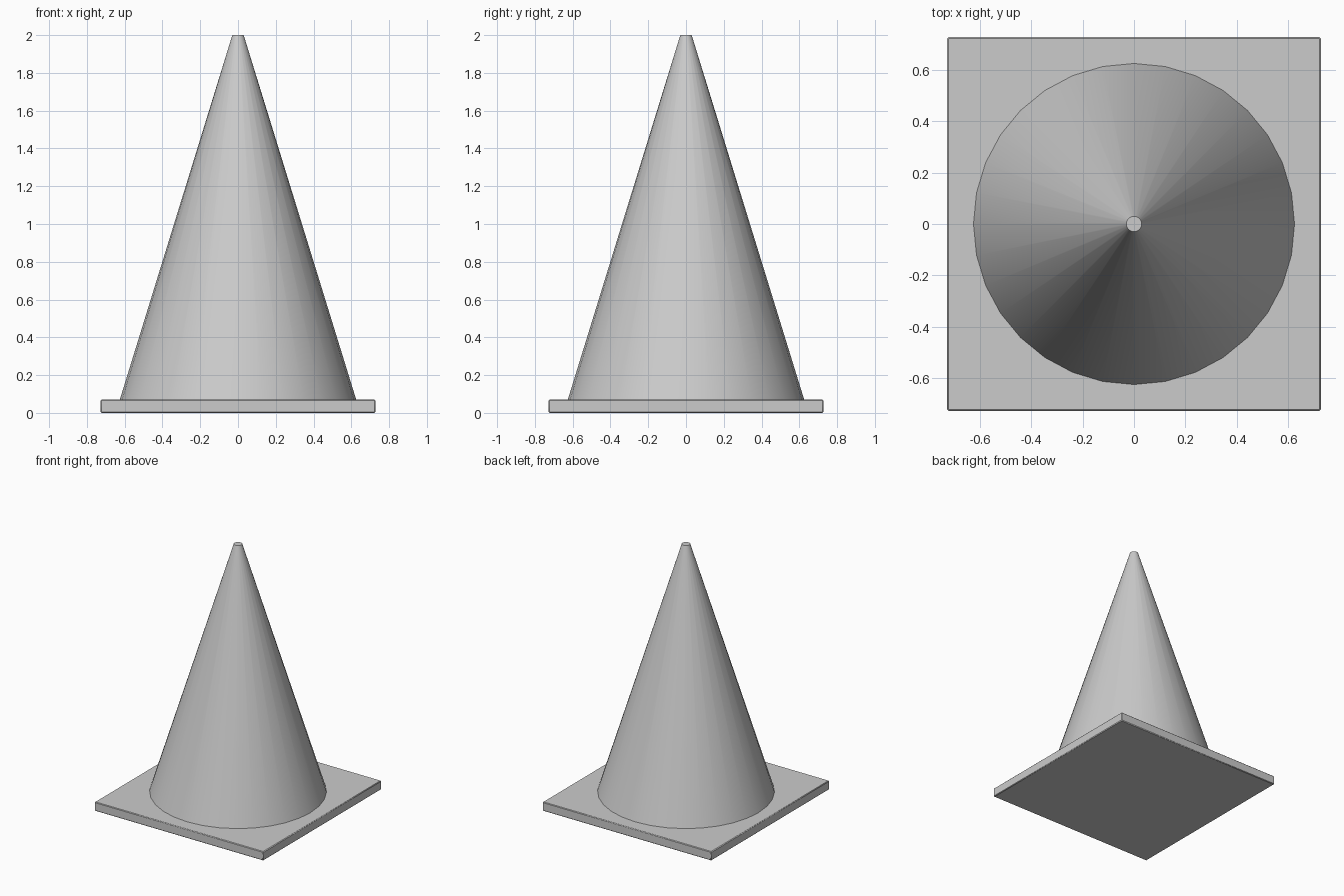
import bpy, math

if "Cube" in bpy.data.objects:
    bpy.data.objects.remove(bpy.data.objects["Cube"])

grey = bpy.data.materials.new("plain_grey")
grey.diffuse_color = (0.6, 0.6, 0.6, 1)
grey.use_nodes = True
grey.node_tree.nodes["Principled BSDF"].inputs["Base Color"].default_value = grey.diffuse_color


def finish(obj, name):
    obj.name = name
    obj.data.materials.append(grey)
    bpy.ops.object.shade_smooth_by_angle(angle=math.radians(35))


# Square foot plate
bpy.ops.mesh.primitive_cube_add(size=1, location=(0, 0, 0.035))
plate = bpy.context.object
plate.scale = (1.456, 1.456, 0.07)
bpy.ops.object.transform_apply(location=False, rotation=False, scale=True)
bevel = plate.modifiers.new("soft_edge", "BEVEL")
bevel.width = 0.005
bevel.segments = 1
finish(plate, "base_plate")

# Tapered body with a small flat tip
z0, z1 = 0.066, 2.0
bpy.ops.mesh.primitive_cone_add(vertices=32, radius1=0.627, radius2=0.03,
                                depth=z1 - z0, location=(0, 0, (z0 + z1) / 2))
finish(bpy.context.object, "cone_body")
